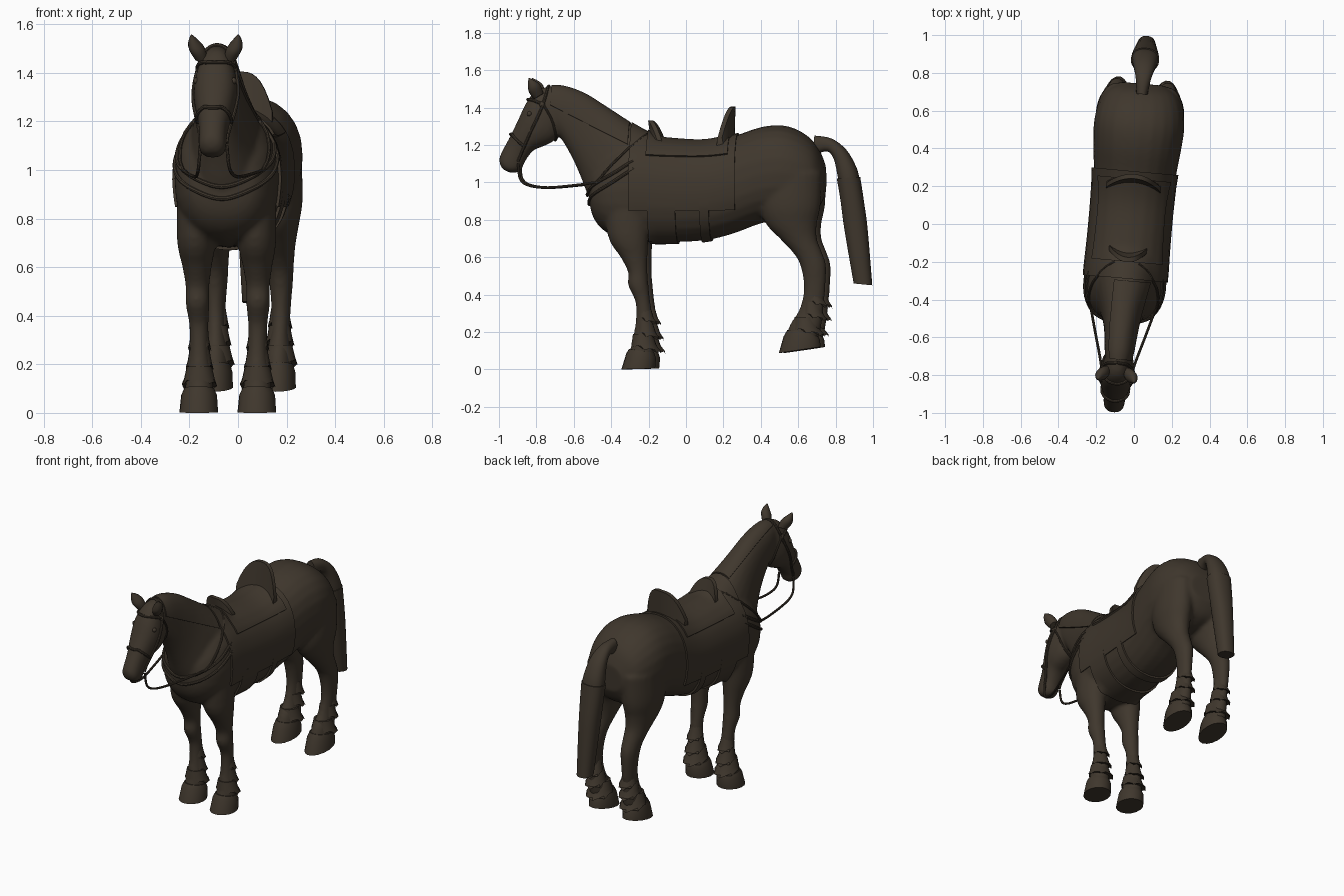
import bpy, bmesh, math
from mathutils import Vector, Matrix
from mathutils.bvhtree import BVHTree

if "Cube" in bpy.data.objects:
    bpy.data.objects.remove(bpy.data.objects["Cube"])

coat = bpy.data.materials.new("dark_brown")
coat.diffuse_color = (0.05, 0.038, 0.026, 1)
coat.use_nodes = True
coat.node_tree.nodes["Principled BSDF"].inputs["Base Color"].default_value = coat.diffuse_color
PLACE = Matrix.Translation((-0.02, 0, 0)) @ Matrix.Rotation(-0.09, 4, 'Z')
made = []


def spl(pts, k=4):
    """Catmull-Rom through tuples of numbers"""
    out = []
    for i in range(len(pts) - 1):
        a, b, c, d = pts[max(i - 1, 0)], pts[i], pts[i + 1], pts[min(i + 2, len(pts) - 1)]
        for j in range(k):
            t = j / k
            out.append(tuple(0.5 * (2 * q + (r - p) * t + (2 * p - 5 * q + 4 * r - s) * t * t
                                    + (3 * q - p - 3 * r + s) * t ** 3) for p, q, r, s in zip(a, b, c, d)))
    return out + [tuple(pts[-1])]


def sec(y1, z1, y2, z2, hw, xc=0, n=24, p=0.88):
    """Rounded section between two points of the side profile"""
    c, h = Vector((xc, (y1 + y2) / 2, (z1 + z2) / 2)), Vector((0, (y1 - y2) / 2, (z1 - z2) / 2))
    pw = lambda v: math.copysign(abs(v) ** p, v)
    return [c + h * pw(math.cos(2 * math.pi * i / n)) + Vector((hw * pw(math.sin(2 * math.pi * i / n)), 0, 0))
            for i in range(n)]


def loft(bm, rings):
    vs = [[bm.verts.new(p) for p in r] for r in rings]
    n = len(vs[0])
    for a, b in zip(vs, vs[1:]):
        for i in range(n):
            bm.faces.new((a[i], a[(i + 1) % n], b[(i + 1) % n], b[i]))
    bm.faces.new(vs[0][::-1])
    bm.faces.new(vs[-1])


def make(name, bm):
    bmesh.ops.recalc_face_normals(bm, faces=bm.faces)
    me = bpy.data.meshes.new(name)
    bm.to_mesh(me)
    bm.free()
    ob = bpy.data.objects.new(name, me)
    bpy.context.collection.objects.link(ob)
    me.materials.append(coat)
    made.append(ob)
    return ob


def part(name, rings):
    bm = bmesh.new()
    loft(bm, rings)
    return make(name, bm)


def tube(name, pts, r=0.008):
    pts = [Vector(p) for p in pts]
    rings = []
    for i, p in enumerate(pts):
        q = (pts[min(i + 1, len(pts) - 1)] - pts[max(i - 1, 0)]).to_track_quat('Z', 'Y')
        rings.append([p + q @ Vector((r * math.cos(a), r * math.sin(a), 0))
                      for a in [k * math.pi / 4 for k in range(8)]])
    return part(name, rings)


# body: y, top z, bottom z, half width
trunk = [(-.515, 1.0, .88, .06), (-.495, 1.08, .81, .13), (-.45, 1.14, .75, .175), (-.38, 1.2, .71, .205),
         (-.28, 1.24, .685, .215), (-.1, 1.22, .68, .212), (.1, 1.21, .69, .212), (.25, 1.245, .725, .217),
         (.4, 1.295, .78, .232), (.52, 1.305, .8, .24), (.62, 1.27, .81, .225), (.7, 1.2, .85, .185),
         (.745, 1.1, .93, .11)]
neck = [(-.78, 1.5, -.73, 1.27, .06), (-.68, 1.515, -.675, 1.24, .075), (-.55, 1.475, -.61, 1.13, .086),
        (-.42, 1.395, -.565, 1.03, .105), (-.28, 1.305, -.525, .93, .14), (-.12, 1.22, -.46, .82, .18),
        (0, 1.15, -.3, .8, .16)]
head = [(-.72, 1.515, -.68, 1.3, .06), (-.8, 1.495, -.7, 1.23, .08), (-.855, 1.43, -.76, 1.195, .09),
        (-.905, 1.325, -.82, 1.17, .077), (-.95, 1.235, -.865, 1.11, .06), (-.99, 1.16, -.885, 1.065, .057),
        (-1.003, 1.12, -.92, 1.05, .052), (-.99, 1.075, -.955, 1.055, .03)]
# legs: z, front y, back y, x, half width
front = [(.98, -.43, -.18, .12, .08), (.72, -.41, -.19, .125, .08), (.6, -.34, -.195, .125, .06),
         (.52, -.3, -.195, .125, .049), (.45, -.3, -.19, .125, .049), (.36, -.26, -.18, .122, .04),
         (.25, -.26, -.165, .12, .04), (.14, -.28, -.155, .12, .055), (.07, -.3, -.16, .12, .06)]
hind = [(1.05, .42, .74, .13, .1), (.88, .41, .735, .135, .1), (.78, .44, .715, .135, .085),
        (.7, .515, .715, .135, .068), (.62, .59, .745, .135, .056), (.55, .628, .765, .135, .05),
        (.43, .645, .76, .135, .04), (.32, .62, .75, .132, .04), (.24, .57, .74, .13, .052),
        (.16, .545, .72, .13, .06)]

bm = bmesh.new()
loft(bm, [sec(y, t, y, b, w) for y, t, b, w in spl(trunk)])
loft(bm, [sec(*s) for s in spl(neck)])
loft(bm, [sec(*s) for s in spl(head)])
for leg in (front, hind):
    for s in (-1, 1):
        loft(bm, [sec(f, z, b, z, w, s * x, p=1) for z, f, b, x, w in spl(leg)])
body = make("horse_body", bm)
m = body.modifiers.new("skin", 'REMESH')
m.mode, m.voxel_size = 'VOXEL', 0.012
m = body.modifiers.new("soften", 'SMOOTH')
m.factor, m.iterations = 0.5, 6
dg = bpy.context.evaluated_depsgraph_get()
skin = bpy.data.meshes.new_from_object(body.evaluated_get(dg))
body.modifiers.clear()
body.data = skin
bvh = BVHTree.FromPolygons([v.co for v in skin.vertices], [p.vertices[:] for p in skin.polygons])


def snap(p, off=0.004):
    loc, nor, _, _ = bvh.find_nearest(Vector(p))
    return loc + nor * off


def strap(name, pts, r=0.008):
    return tube(name, [snap(p) for p in spl(pts, 6)], r)


def wrap(name, a, b, t0, t1, off, nu=20, nv=36):
    """Thin sheet laid on the skin around an axis a-b, angles from straight up"""
    rings = []
    for i in range(nu + 1):
        c = Vector((0, *a)).lerp(Vector((0, *b)), i / nu)
        outer, inner = [], []
        for j in range(nv + 1):
            t = math.radians(t0 + (t1 - t0) * j / nv)
            d = Vector((math.sin(t), 0, math.cos(t)))
            hit = bvh.ray_cast(c + d * .45, -d)[0] or c + d * .2
            outer.append(hit + d * off)
            inner.append(hit - d * .01)
        rings.append(outer + inner[::-1])
    return part(name, rings)


# saddle and cloth
wrap("saddle_blanket", (-.29, .98), (.28, .98), -122, 122, .012)
wrap("saddle_seat", (-.2, .98), (.24, .98), -48, 48, .022)
wrap("front_girth", (-.19, .95), (-.04, .95), 100, 260, .012, 6)
wrap("rear_girth", (.09, .95), (.14, .95), 100, 260, .012, 6)
wrap("mane", (-.72, 1.4), (-.3, 1.18), -25, 80, .008)


def arch(name, w, y, bend, z0, z1, lean, thick):
    rings = []
    for i in range(17):
        u = -1 + i / 8
        top = z0 + (z1 - z0) * (1 - abs(u) ** 3)
        yy = y - bend * u * u
        lo = z0 - .05 - .03 * abs(u)
        rings.append([Vector((w * u, yy - thick, lo)), Vector((w * u, yy + thick, lo)),
                      Vector((w * u, yy + lean * (1 - u * u) + thick * .5, top)),
                      Vector((w * u, yy + lean * (1 - u * u) - thick * .5, top))])
    return part(name, rings)


arch("cantle", .145, .235, .04, 1.24, 1.405, .018, .024)
arch("pommel", .1, -.155, -.02, 1.23, 1.33, -.035, .026)

# tail
tail = [(.69, 1.25, .69, 1.15, .03), (.78, 1.235, .76, 1.165, .04), (.86, 1.175, .795, 1.12, .055),
        (.915, 1.08, .815, 1.03, .068), (.935, 1.0, .825, .99, .07)]
part("tail_dock", [sec(*s) for s in spl(tail)])
hair = [(.935, 1.03, .81, 1.02, .075), (.955, .9, .83, .9, .07), (.975, .75, .85, .75, .062), (1.0, .45, .9, .46, .048)]
part("tail_hair", [sec(*s) for s in spl(hair)])


# hooves and feathered hair
def skirt(name, x, y, z, r):
    rings = []
    for k, (dz, f, back) in enumerate(((0, 1, 0), (-.05, 1.22, .006), (-.085, 1.42, .014))):
        ring = []
        for i in range(14):
            a = 2 * math.pi * i / 14
            jag = .014 * (i % 2) if k == 2 else 0
            fb = 1 + .18 * max(0, math.sin(a)) * k / 2
            ring.append(Vector((x + r * f * math.cos(a), y + back + r * f * fb * math.sin(a),
                                z + dz + jag - .02 * math.sin(a) * k / 2)))
        rings.append(ring)
    part(name, rings)


for s, side in ((-1, "left"), (1, "right")):
    x = s * .12
    part(f"front_hoof_{side}", [sec(-.295, .11, -.16, .09, .062, x, 16, 1), sec(-.31, .085, -.15, .06, .074, x, 16, 1),
                                sec(-.336, 0, -.155, .005, .08, x, 16, 1)])
    for z, y, r in ((.34, -.215, .034), (.26, -.212, .041), (.19, -.222, .052)):
        skirt(f"front_feather_{side}", x, y, z, r)
    x = s * .13
    part(f"hind_hoof_{side}", [sec(.555, .21, .715, .19, .06, x, 16, 1), sec(.535, .175, .73, .16, .07, x, 16, 1),
                               sec(.51, .087, .735, .12, .073, x, 16, 1)])
    for z, y, r in ((.43, .70, .036), (.36, .685, .043), (.28, .65, .055)):
        skirt(f"hind_feather_{side}", x, y, z, r)

    # ears, eyes, bridle and reins
    part(f"ear_{side}", [sec(y - d, z - d * .6, y + d, z + d * .6, d * 1.05, s * x, 12, 1) for x, y, z, d in
                         spl([(.06, -.785, 1.46, .026), (.078, -.805, 1.5, .031), (.09, -.82, 1.53, .02),
                              (.097, -.835, 1.557, .002)])])
    for nm, at, r in (("eye", (.09, -.84, 1.37), .014), ("rosette", (.085, -.765, 1.42), .017)):
        bm = bmesh.new()
        bmesh.ops.create_uvsphere(bm, u_segments=12, v_segments=8, radius=r,
                                  matrix=Matrix.Translation(snap((s * at[0], at[1], at[2]), -.003)))
        make(f"{nm}_{side}", bm)
    strap(f"cheek_strap_{side}", [(0, -.74, 1.53), (s * .06, -.745, 1.48), (s * .09, -.77, 1.39),
                                  (s * .08, -.84, 1.24), (s * .06, -.895, 1.11)])
    strap(f"throat_strap_{side}", [(s * .085, -.76, 1.42), (s * .08, -.71, 1.33), (0, -.7, 1.22)], .006)
    free = [(s * .055, -.895, 1.1), (s * .062, -.885, 1.02), (s * .072, -.84, .985), (s * .09, -.74, .972),
            (s * .135, -.58, .985), (s * .165, -.47, 1.0)]
    tube(f"rein_{side}", spl(free, 5) + [snap(p, .008) for p in spl(
        [(s * .17, -.43, 1.03), (s * .15, -.32, 1.14), (s * .07, -.2, 1.27)], 5)], .007)
strap("brow_band", [(-.085, -.765, 1.42), (-.06, -.84, 1.45), (0, -.86, 1.45), (.06, -.84, 1.45), (.085, -.765, 1.42)])
strap("nose_band", [(-.07, -.86, 1.19), (-.05, -.94, 1.26), (0, -.95, 1.26), (.05, -.94, 1.26), (.07, -.86, 1.19)])
for nm, dz in (("upper_breast_strap", .05), ("lower_breast_strap", 0)):
    strap(nm, [(x, y, z + dz) for x, y, z in ((-.22, -.26, 1.08), (-.21, -.38, 1.0), (-.12, -.5, .92), (0, -.53, .88),
                                              (.12, -.5, .92), (.21, -.38, 1.0), (.22, -.26, 1.08))], .009)

# turn to the final stance and shade
for ob in made:
    ob.data.transform(PLACE)
    if not ob.data.materials:
        ob.data.materials.append(coat)
    ob.select_set(True)
bpy.context.view_layer.objects.active = body
bpy.ops.object.shade_smooth_by_angle(angle=math.radians(40))
